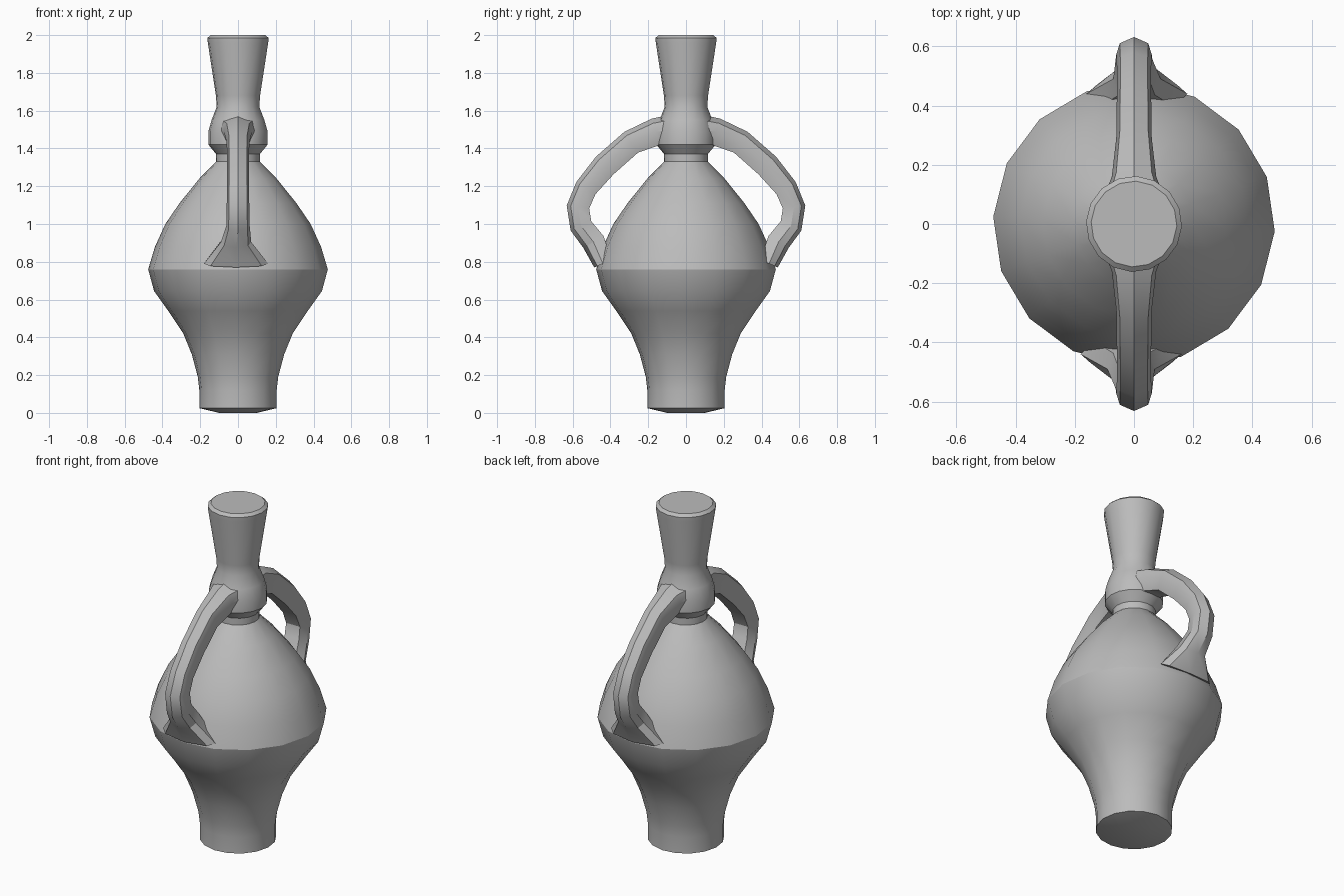
import bpy, bmesh
from math import cos, sin, pi, radians
from mathutils import Vector

if "Cube" in bpy.data.objects:
    bpy.data.objects.remove(bpy.data.objects["Cube"])

clay = bpy.data.materials.new("grey clay")
clay.use_nodes = True
GREY = (0.5, 0.5, 0.5, 1)
clay.diffuse_color = GREY
clay.node_tree.nodes["Principled BSDF"].inputs["Base Color"].default_value = GREY


def loft(name, sections, angle):
    """Skin a row of equal-sized closed sections and cap both ends."""
    bm = bmesh.new()
    rings = [[bm.verts.new(p) for p in s] for s in sections]
    for a, b in zip(rings, rings[1:]):
        for i in range(len(a)):
            j = (i + 1) % len(a)
            bm.faces.new((a[i], a[j], b[j], b[i]))
    bm.faces.new(rings[0][::-1])
    bm.faces.new(rings[-1])
    bmesh.ops.recalc_face_normals(bm, faces=bm.faces)
    mesh = bpy.data.meshes.new(name)
    bm.to_mesh(mesh)
    bm.free()
    mesh.materials.append(clay)
    obj = bpy.data.objects.new(name, mesh)
    bpy.context.collection.objects.link(obj)
    bpy.ops.object.select_all(action="DESELECT")
    obj.select_set(True)
    bpy.context.view_layer.objects.active = obj
    bpy.ops.object.shade_smooth_by_angle(angle=radians(angle))
    return obj


# Turned body: foot, belly, neck, collar and flared closed mouth (radius, z)
PROFILE = [
    (0.10, 0.0), (0.205, 0.025), (0.205, 0.12), (0.213, 0.19), (0.245, 0.31),
    (0.29, 0.42), (0.37, 0.54), (0.445, 0.645), (0.476, 0.76), (0.44, 0.88),
    (0.385, 1.0), (0.31, 1.11), (0.205, 1.24), (0.116, 1.33), (0.116, 1.37),
    (0.157, 1.42), (0.157, 1.49), (0.14, 1.55), (0.113, 1.62), (0.117, 1.68),
    (0.16, 1.96), (0.162, 1.985), (0.145, 2.0),
]
SIDES = 16
TURN = radians(-3)
angles = [2 * pi * i / SIDES + TURN for i in range(SIDES)]
loft("vase_body", [[(r * cos(a), r * sin(a), z) for a in angles]
                   for r, z in PROFILE], 31)

# Handle path: distance from axis, z, half width, half thickness, side shift
PATH = [
    (0.07, 1.50, 0.11, 0.08, 0), (0.16, 1.488, 0.075, 0.073, 0),
    (0.29, 1.433, 0.06, 0.066, 0), (0.43, 1.31, 0.058, 0.066, 0),
    (0.53, 1.19, 0.058, 0.06, 0), (0.572, 1.09, 0.06, 0.06, 0),
    (0.556, 0.99, 0.062, 0.06, 0), (0.49, 0.905, 0.08, 0.062, -0.01),
    (0.44, 0.79, 0.17, 0.05, -0.01),
]
# Ridged strap cross-section: across, outward
STRAP = [(0, 1), (0.8, 0.65), (1, 0), (0.75, -1),
         (-0.75, -1), (-1, 0), (-0.8, 0.65)]


def handle(name, side):
    sections = []
    for k, (d, z, w, t, shift) in enumerate(PATH):
        before, after = PATH[max(k - 1, 0)], PATH[min(k + 1, len(PATH) - 1)]
        along = Vector((after[0] - before[0], after[1] - before[1])).normalized()
        out = Vector((-along.y, along.x))
        sections.append([(side * -(u * w + shift), side * (d + out.x * v * t),
                          z + out.y * v * t) for u, v in STRAP])
    return loft(name, sections, 32)


handle("back_handle", 1)
handle("front_handle", -1)
